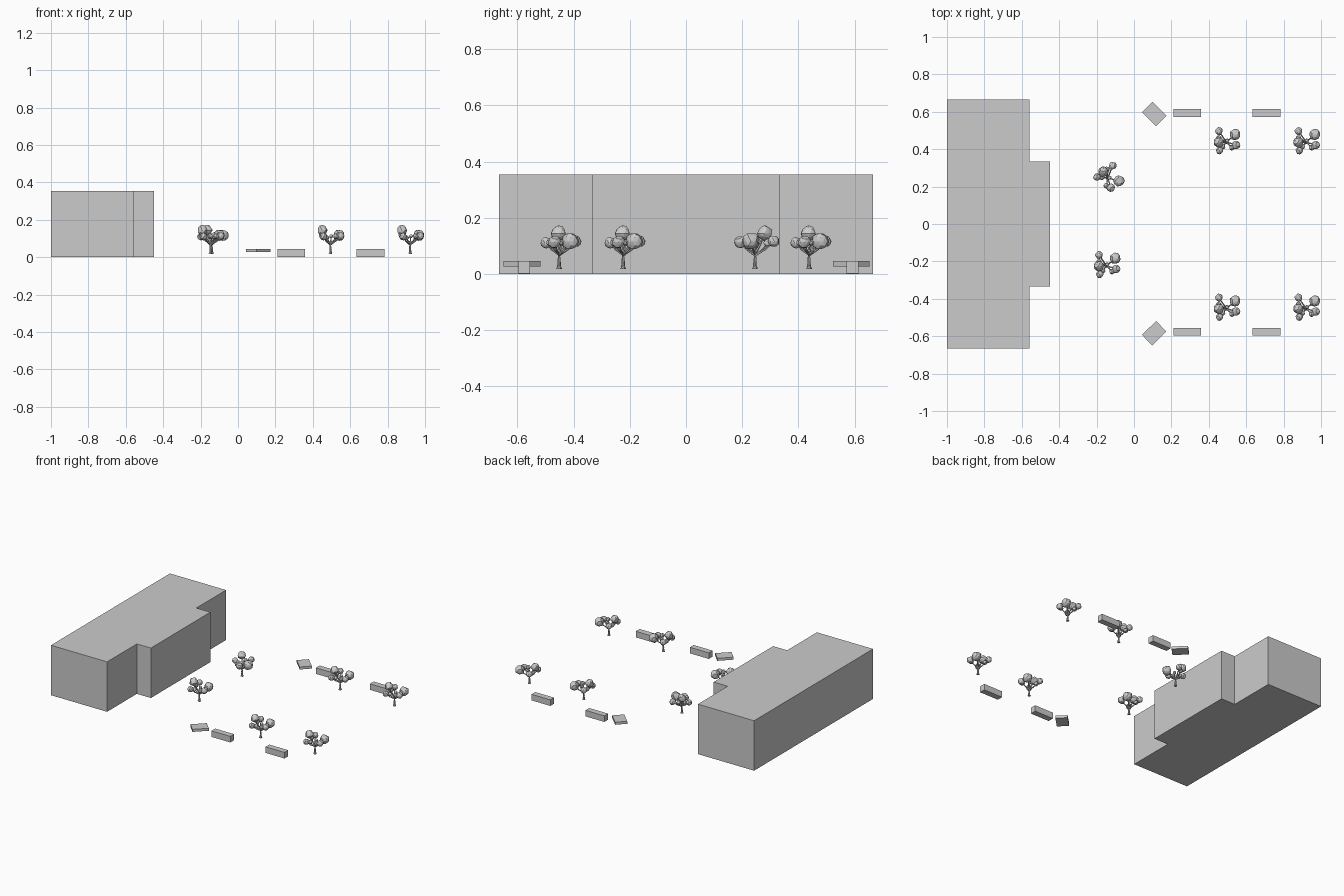
import bpy, bmesh, random
from math import radians
from mathutils import Vector, Matrix

if "Cube" in bpy.data.objects:
    bpy.data.objects.remove(bpy.data.objects["Cube"])

random.seed(4)


def add_object(name, mesh, loc=(0, 0, 0), rot=0):
    ob = bpy.data.objects.new(name, mesh)
    ob.location = loc
    ob.rotation_euler.z = radians(rot)
    bpy.context.collection.objects.link(ob)
    return ob


def finish(bm, name):
    bmesh.ops.recalc_face_normals(bm, faces=bm.faces)
    mesh = bpy.data.meshes.new(name)
    bm.to_mesh(mesh)
    bm.free()
    return mesh


def box(name, centre, size, rot=0):
    bm = bmesh.new()
    bmesh.ops.create_cube(bm, size=1)
    bmesh.ops.scale(bm, vec=size, verts=bm.verts)
    return add_object(name, finish(bm, name), centre, rot)


def limb(bm, points, radii, sides=7):
    # tapered tube through the points
    rings = []
    for i, p in enumerate(points):
        d = Vector(points[min(i + 1, len(points) - 1)]) - Vector(points[max(i - 1, 0)])
        m = Matrix.Translation(p) @ d.to_track_quat('Z', 'Y').to_matrix().to_4x4()
        rings.append(bmesh.ops.create_circle(bm, segments=sides, radius=radii[i], matrix=m)['verts'])
    for a, b in zip(rings, rings[1:]):
        for k in range(sides):
            n = (k + 1) % sides
            bm.faces.new((a[k], a[n], b[n], b[k]))
    bm.faces.new(rings[0])
    bm.faces.new(rings[-1])


# building: block with a projecting centre bay
half = [(-1, -.666), (-.56, -.666), (-.56, -.333), (-.45, -.333)]
outline = half + [(x, -y) for x, y in reversed(half)]
bm = bmesh.new()
base = bm.faces.new([bm.verts.new((x, y, 0)) for x, y in outline])
top = bmesh.ops.extrude_face_region(bm, geom=[base])['geom']
bmesh.ops.translate(bm, vec=(0, 0, .354), verts=[g for g in top if isinstance(g, bmesh.types.BMVert)])
add_object("building", finish(bm, "building"))

# benches and turned slabs on both sides of the court
for side, y_bench, y_slab, turn in (("back", .593, .588, -44.5), ("front", -.576, -.584, 44.5)):
    for i, x in enumerate((.284, .708)):
        box(f"bench_{side}_{i + 1}", (x, y_bench, .0235), (.148, .042, .043))
    box(f"slab_{side}", (.108, y_slab, .036), (.106, .079, .018), turn)

# leaf clumps: centre, radius
clumps = [((-.040, .058, .116), .021), ((.046, .040, .116), .031),
          ((-.043, -.002, .144), .028), ((.052, -.016, .113), .022),
          ((-.036, -.046, .110), .020), ((.030, -.030, .112), .015),
          ((-.040, .022, .110), .015), ((-.020, -.024, .104), .014),
          ((.004, .008, .112), .011)]

# trunk with a flared foot, and branches to every clump
bm = bmesh.new()
limb(bm, [(0, 0, .018), (.001, 0, .028), (0, 0, .05), (0, 0, .078)], [.011, .007, .006, .0065])
for i, (c, r) in enumerate(clumps):
    start = Vector((0, 0, .066 + .003 * (i % 3)))
    end = Vector(c)
    mid = start.lerp(end, .55) + Vector((0, 0, -.006))
    limb(bm, [start, mid, end], [.0045, .0035, .002], 5)
wood = finish(bm, "wood")

# faceted foliage, each clump a lumpy ball
bm = bmesh.new()
for c, r in clumps:
    m = Matrix.Translation(c) @ Matrix.Rotation(random.random() * 6, 4, 'Z')
    ball = bmesh.ops.create_icosphere(bm, subdivisions=2, radius=r, matrix=m)['verts']
    for v in ball:
        v.co = Vector(c) + (v.co - Vector(c)) * random.uniform(.88, 1.08)
foliage = finish(bm, "foliage")

# trees share the same meshes
trees = [(.494, .438, 0), (.92, .438, 0), (.494, -.452, 0), (.92, -.452, 0),
         (-.147, -.224, 0), (-.14, .246, -56)]
for i, (x, y, rot) in enumerate(trees):
    add_object(f"tree_trunk_{i + 1}", wood, (x, y, 0), rot)
    add_object(f"tree_foliage_{i + 1}", foliage, (x, y, 0), rot)
